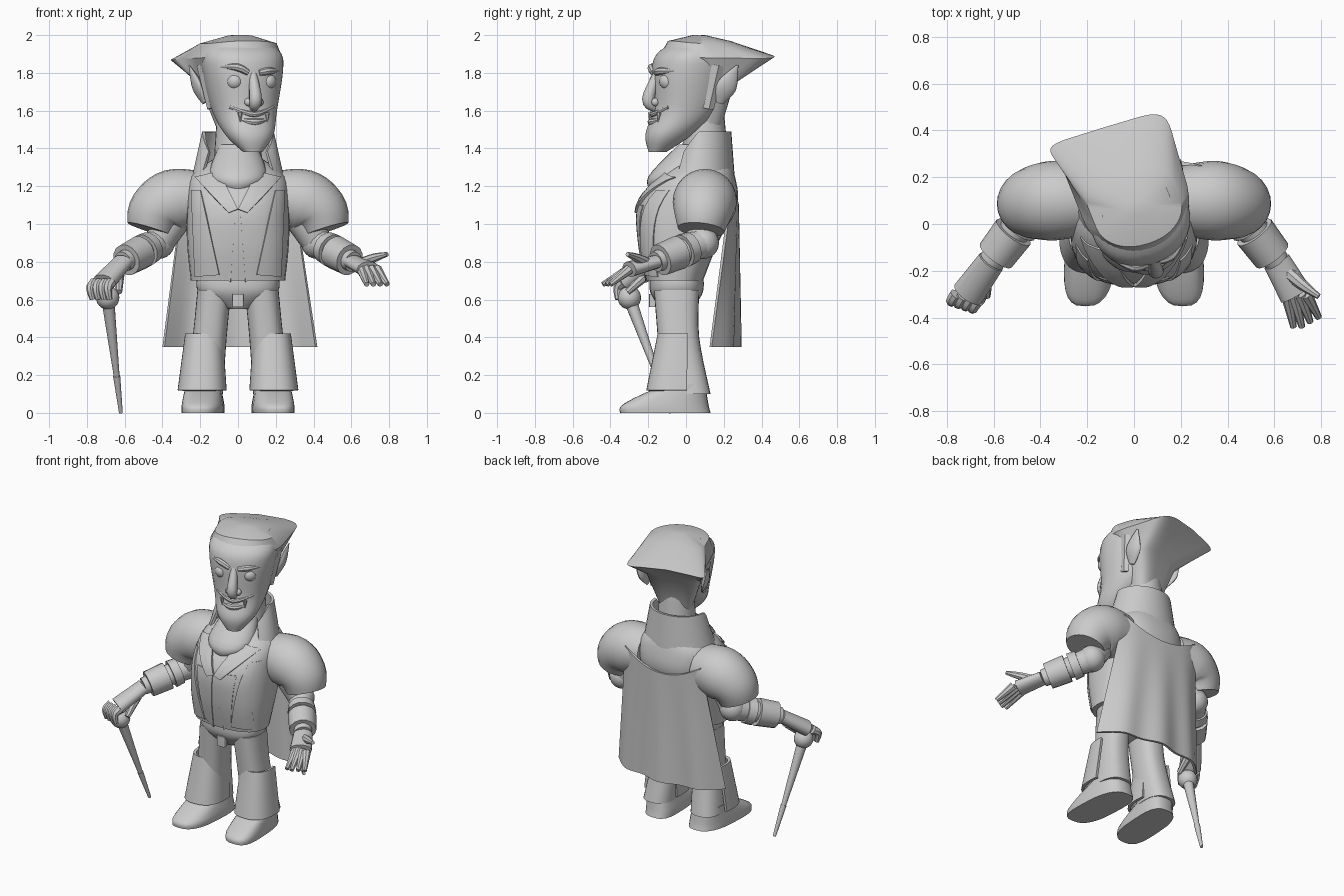
import bpy, bmesh
from math import sin, cos, pi, copysign, radians
from mathutils import Vector, Matrix

cube = bpy.data.objects.get("Cube")
if cube:
    bpy.data.objects.remove(cube, do_unlink=True)

grey = bpy.data.materials.new("plain grey")
grey.use_nodes = True
grey.diffuse_color = (.6, .6, .6, 1)
grey.node_tree.nodes["Principled BSDF"].inputs["Base Color"].default_value = grey.diffuse_color
parts = []


def finish(name, bm):
    bmesh.ops.recalc_face_normals(bm, faces=bm.faces[:])
    mesh = bpy.data.meshes.new(name)
    bm.to_mesh(mesh)
    bm.free()
    mesh.materials.append(grey)
    part = bpy.data.objects.new(name, mesh)
    bpy.context.collection.objects.link(part)
    parts.append(part)


def skin(name, rows, closed=True, thickness=0):
    """Skin rows of points; closed rows get end caps, open rows become a thick sheet."""
    bm = bmesh.new()
    loops = [[bm.verts.new(point) for point in row] for row in rows]
    count = len(rows[0])
    for low, high in zip(loops, loops[1:]):
        for i in range(count if closed else count - 1):
            j = (i + 1) % count
            bm.faces.new((low[i], low[j], high[j], high[i]))
    if closed:
        bm.faces.new(loops[0])
        bm.faces.new(loops[-1])
    else:
        bmesh.ops.recalc_face_normals(bm, faces=bm.faces[:])
        bmesh.ops.solidify(bm, geom=bm.faces[:], thickness=thickness)
    finish(name, bm)


def spline(keys, steps=5):
    """Smooth curve through the keys, whatever their number of values."""
    keys = [Vector(key) for key in keys]
    padded = [keys[0]] + keys + [keys[-1]]
    curve = []
    for before, start, end, after in zip(padded, padded[1:], padded[2:], padded[3:]):
        for i in range(steps):
            t = i / steps
            slope_in, slope_out = (end - before) / 2, (after - start) / 2
            ease = t * t * (3 - 2 * t)
            curve.append(start.lerp(end, ease) + slope_in * t * (1 - t) ** 2 - slope_out * t * t * (1 - t))
    return curve + [keys[-1]]


def power(value, exponent):
    return copysign(abs(value) ** exponent, value)


def circle(count):
    return [(cos(2 * pi * i / count), sin(2 * pi * i / count)) for i in range(count)]


def loft(name, keys, side=1, x=0, lean=0, skew=0, square=.8):
    """Stack rounded level sections through keys (y, z, half width, half depth)."""
    skin(name, [[(side * (x - lean * z + wide * power(c, square) - skew * deep * s),
                  y + deep * power(s, square), z) for c, s in circle(28)]
                for y, z, wide, deep in spline(keys)])


def tube(name, keys, side=1, flat=1, up=(0, 0, 1), count=14):
    """Sweep a circle, squashed along 'up', through keys (x, y, z, radius)."""
    path = spline(keys)
    rows = []
    for before, key, after in zip(path[:1] + path, path, path[1:] + path[-1:]):
        along = (after - before).xyz.normalized()
        across = along.cross(Vector(up)).normalized()
        top = across.cross(along) * flat
        ring = [key.xyz + (across * c + top * s) * key.w for c, s in circle(count)]
        rows.append([(side * p.x, p.y, p.z) for p in ring])
    skin(name, rows)


def limb(name, start, end, first, last, side=1, **options):
    """Straight tapering tube between two points."""
    tube(name, [(*start, first), (*end, last)], side, **options)


def ball(name, centre, radius, side=1):
    bm = bmesh.new()
    x, y, z = centre
    bmesh.ops.create_uvsphere(bm, u_segments=20, v_segments=12, radius=radius,
                              matrix=Matrix.Translation((side * x, y, z)))
    finish(name, bm)


def sheet(name, surface, thickness, columns=24, rows=10):
    skin(name, [[surface(u / columns, v / rows) for u in range(columns + 1)]
                for v in range(rows + 1)], False, thickness)


# Torso and hips
torso = [(-.06, .7, .25, .15), (-.04, .9, .27, .21), (.01, 1.1, .27, .26), (.06, 1.25, .25, .2),
         (.1, 1.35, .12, .12)]
loft("torso", torso)
loft("hips", [(-.05, .55, .07, .08), (-.05, .64, .21, .14), (-.05, .75, .21, .14)])
loft("fly", [(-.175, .56, .03, .02), (-.175, .63, .03, .02)], square=.3)


def chest_front(x, z):
    """Depth of the torso's front surface."""
    y, _, wide, deep = min(spline(torso, 40), key=lambda section: abs(section.y - z))
    return y - deep * max(0, 1 - abs(x / wide) ** 2.5) ** .4


def chest_panel(name, side, lift, *corners):
    """Clothing plate laid on the chest between four (x, z) corners, top pair first."""
    top_in, top_out, low_in, low_out = (Vector(corner) for corner in corners)

    def surface(u, v):
        x, z = top_in.lerp(top_out, u).lerp(low_in.lerp(low_out, u), v)
        return side * x, chest_front(x, z) - lift, z
    sheet(name, surface, .015, columns=8)


# Elbow, wrist and knuckle positions on the left; the right arm mirrors them
elbow, wrist = Vector((.42, .09, .9)), Vector((.61, -.16, .8))
knuckles, gripping_knuckles = Vector((.69, -.3, .76)), Vector((.71, -.3, .69))
knob = Vector((-.69, -.3, .61))

for side, label in ((1, "left_"), (-1, "right_")):
    # Waistcoat, jacket and lapels
    chest_panel(label + "waistcoat", side, .005, (.01, 1.1), (.15, 1.1), (.04, .69), (.1, .74))
    chest_panel(label + "jacket", side, .01, (.2, 1.18), (.25, 1.18), (.1, .73), (.23, .72))
    chest_panel(label + "lapel", side, .015, (.1, 1.28), (.23, 1.25), (0, 1.08), (.05, 1.06))

    # Leg, gaiter and shoe
    loft(label + "leg", [(-.05, .65, .09, .12), (-.04, .4, .09, .11), (0, .1, .1, .13)], side, x=.19, lean=.1)

    def gaiter(u, v):
        angle = radians(210) * (u - .5)
        return (side * (.19 - .01 * v + (.13 - .03 * v) * power(sin(angle), .8)),
                -.05 + .02 * v - (.16 - .04 * v) * power(cos(angle), .8), .12 + .3 * v)
    sheet(label + "gaiter", gaiter, .018)
    loft(label + "shoe", [(-.11, 0, .11, .24), (-.11, .04, .11, .23), (-.06, .1, .1, .17), (0, .15, .09, .1)],
         side, x=.185, skew=.1, square=.7)

    # Puffed shoulder, arm and cuff
    tube(label + "puffed_shoulder", [(.2, .1, 1.13, .15), (.34, .1, 1.12, .17), (.43, .09, 1.06, .155),
                                     (.465, .08, .97, .125)], side, up=(0, 1, 0), count=24)
    limb(label + "upper_arm", (.3, .07, 1.08), elbow, .09, .08, side)
    ball(label + "elbow", elbow, .085, side)
    limb(label + "forearm", elbow, wrist, .08, .055, side)
    limb(label + "cuff", elbow.lerp(wrist, .5), elbow.lerp(wrist, .9), .09, .085, side)
    limb(label + "cuff_band", elbow.lerp(wrist, .25), elbow.lerp(wrist, .42), .085, .09, side)

# Hands: the left one open, the right one holding the cane
limb("left_palm", wrist, knuckles, .06, .07, flat=.6)
limb("right_palm", wrist, gripping_knuckles, .06, .07, -1, flat=.7)
for finger in range(4):
    spread = Vector((.05 - .03 * finger, 0, 0))
    tip = knuckles + spread * 1.2 + Vector((.04, -.1 - .02 * min(finger, 2), -.08))
    limb("left_finger_%d" % finger, knuckles + spread * .9, tip, .028, .014, count=8)
    root = gripping_knuckles + spread - Vector((0, .01 * finger, 0))
    bend, end = root + Vector((.02, -.03, -.03)), root + Vector((.01, -.03, -.09))
    tube("right_finger_%d" % finger, [(*root, .028), (*bend, .024), (*end, .015)],
         -1, up=(1, 0, 0), count=8)
tube("left_thumb", [(.65, -.2, .79, .03), (.72, -.26, .82, .024), (.79, -.31, .84, .012)], count=8)
limb("right_thumb", (.63, -.2, .74), (.63, -.31, .64), .03, .017, -1, count=8)

# Cane with a thin ferrule
ball("cane_knob", knob, .062)
cane_tip = Vector((-.62, -.08, 0))
limb("cane_shaft", knob, knob.lerp(cane_tip, .7), .035, .015)
limb("cane_ferrule", knob.lerp(cane_tip, .68), cane_tip, .019, .01)


# Cape, standing collar, neck and cravat
def cape(u, v):
    w = 2 * u - 1
    return ((.29 + .12 * v) * w + .01 * v,
            .28 - (.03 + .1 * v) * abs(w) ** 2.5 + .015 * v * cos(9 * w),
            1.1 + .1 * w * w * (1 - v) - .75 * v)


def collar(u, v):
    angle = radians(250) * (u - .5)
    drop = .2 * max(0, abs(angle) - radians(95))
    return ((.25 - .06 * v) * sin(angle), .06 + .02 * v + (.2 - .04 * v) * cos(angle),
            1.22 + (.27 - drop) * v)


sheet("cape", cape, .016)
sheet("collar", collar, .018)
loft("neck", [(.1, 1.3, .13, .13), (.1, 1.6, .11, .1)], square=1)
loft("cravat", [(-.14, 1.16, .03, .04), (-.08, 1.25, .15, .12), (.06, 1.42, .1, .1)], square=1)

# Head and face, modelled straight and turned afterwards
body_count = len(parts)
loft("head", [(-.2, 1.38, .05, .045), (-.14, 1.47, .125, .12), (-.05, 1.6, .17, .17),
              (-.02, 1.8, .21, .2), (0, 1.9, .21, .19), (.04, 1.97, .15, .13)], square=.9)
tube("nose", [(0, -.2, 1.8, .02), (0, -.25, 1.66, .034), (0, -.21, 1.61, .02)], up=(0, 1, 0))
tube("mouth", [(-.12, -.175, 1.62, .01), (0, -.225, 1.58, .015), (.12, -.175, 1.62, .01)], count=8)
tube("lower_lip", [(-.07, -.21, 1.55, .01), (0, -.235, 1.54, .018), (.07, -.21, 1.55, .01)], count=8)


# Hair swept back to a wide, sharp-cornered rim that trails to the right
def hair_ring(z, wide, front, back):
    middle = front + .4 * (back - front)
    square = .9 - 1.5 * back
    for c, s in circle(40):
        if s > 0:
            x = wide * power(c, square) * (1 + .7 * s * back) - .1 * s * back
            y = middle + (back - middle) * s ** square
        else:
            x = wide * power(c, .9) * (1 + .1 * s)
            y = middle - (middle - front) * abs(s) ** .9
        yield x, y, z - .4 * x * x


skin("hair", [list(hair_ring(*ring)) for ring in (
    (1.5, .1, 0, .14), (1.75, .18, 0, .2), (1.9, .235, -.17, .4), (1.97, .19, -.13, .19), (2, .06, 0, .06))])

for side, label in ((1, "left_"), (-1, "right_")):
    ball(label + "nostril", (.03, -.22, 1.645), .022, side)
    ball(label + "eye", (.09, -.17, 1.755), .046, side)
    limb(label + "fang", (.075, -.215, 1.59), (.075, -.22, 1.54), .014, .003, side, up=(0, 1, 0), count=8)
    raised = 1.82 - .01 * side
    tube(label + "eyebrow", [(.03, -.215, 1.8, .016), (.09, -.205, raised, .02), (.17, -.14, raised, .005)],
         side, count=8)
    limb(label + "sideburn", (.17, .03, 1.61), (.215, .07, 1.84), .03, .035, side, flat=.4, up=(1, 0, 0), count=4)
    tube(label + "ear", [(.18, .09, 1.64, .02), (.21, .12, 1.73, .055), (.24, .17, 1.84, .005)],
         side, flat=.4, up=(1, 0, 0))
for part in parts[body_count:]:
    part.location = (.02, .04, 0)
    part.rotation_euler.z = radians(17)

# Smooth shading with crisp edges
bpy.ops.object.select_all(action="DESELECT")
for part in parts:
    part.select_set(True)
bpy.context.view_layer.objects.active = parts[0]
bpy.ops.object.shade_smooth_by_angle(angle=radians(42))
